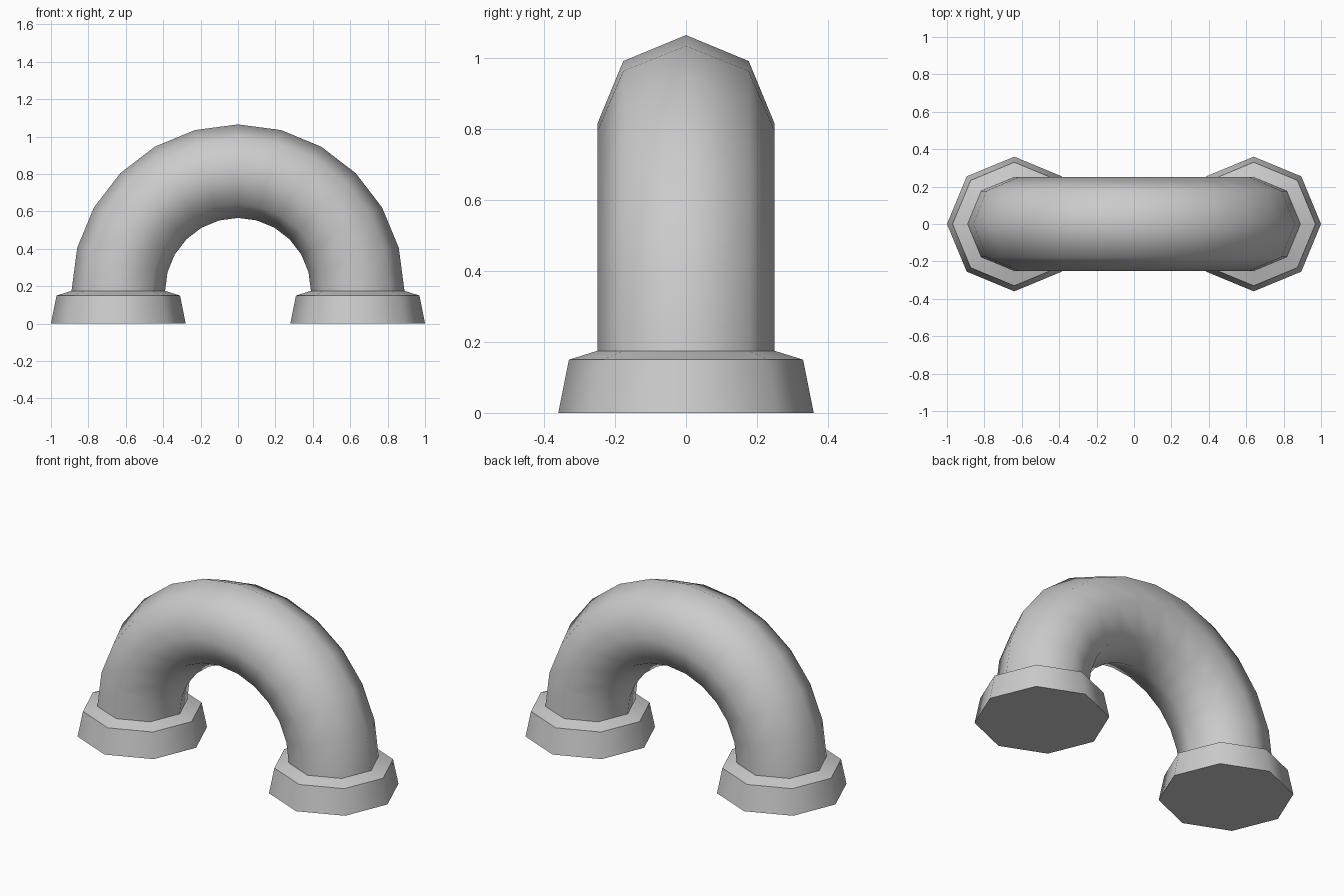
import bpy
import bmesh
from math import cos, sin, pi, radians

SIDES = 8        # sides of the pipe
STEPS = 12       # segments along the half-turn
BEND = 0.64      # radius of the pipe's centre line
PIPE = 0.25      # radius of the pipe
BASE_Z = 0.175   # height where the bend starts

cube = bpy.data.objects.get("Cube")
if cube:
    bpy.data.objects.remove(cube, do_unlink=True)

grey = bpy.data.materials.new("plain grey")
grey.use_nodes = True
colour = (0.6, 0.6, 0.6, 1)
grey.diffuse_color = colour
grey.node_tree.nodes["Principled BSDF"].inputs["Base Color"].default_value = colour


def loft(name, rings, cap_start=False):
    """Skin a list of point rings into one smooth-shaded object."""
    bm = bmesh.new()
    loops = [[bm.verts.new(p) for p in ring] for ring in rings]
    for a, b in zip(loops, loops[1:]):
        for i in range(SIDES):
            j = (i + 1) % SIDES
            bm.faces.new((a[i], a[j], b[j], b[i]))
    if cap_start:
        bm.faces.new(loops[0][::-1])
    bmesh.ops.recalc_face_normals(bm, faces=bm.faces)
    mesh = bpy.data.meshes.new(name)
    bm.to_mesh(mesh)
    bm.free()
    mesh.materials.append(grey)
    obj = bpy.data.objects.new(name, mesh)
    bpy.context.collection.objects.link(obj)
    bpy.ops.object.select_all(action="DESELECT")
    obj.select_set(True)
    bpy.context.view_layer.objects.active = obj
    bpy.ops.object.shade_smooth_by_angle(angle=radians(50))
    return obj


turns = [2 * pi * i / SIDES for i in range(SIDES)]

# Arched pipe: an octagon swept through half a turn
arch = []
for s in range(STEPS + 1):
    t = pi * s / STEPS
    arch.append([((BEND + PIPE * cos(a)) * cos(t), PIPE * sin(a),
                  BASE_Z + (BEND + PIPE * cos(a)) * sin(t)) for a in turns])
loft("arched_pipe", arch)

# Tapered collars around both feet, closed underneath
profile = [(0.36, 0), (0.33, 0.15), (PIPE, BASE_Z)]
for side, x in (("left", BEND), ("right", -BEND)):
    rings = [[(x + r * cos(a), r * sin(a), z) for a in turns] for r, z in profile]
    loft(side + "_collar", rings, cap_start=True)
